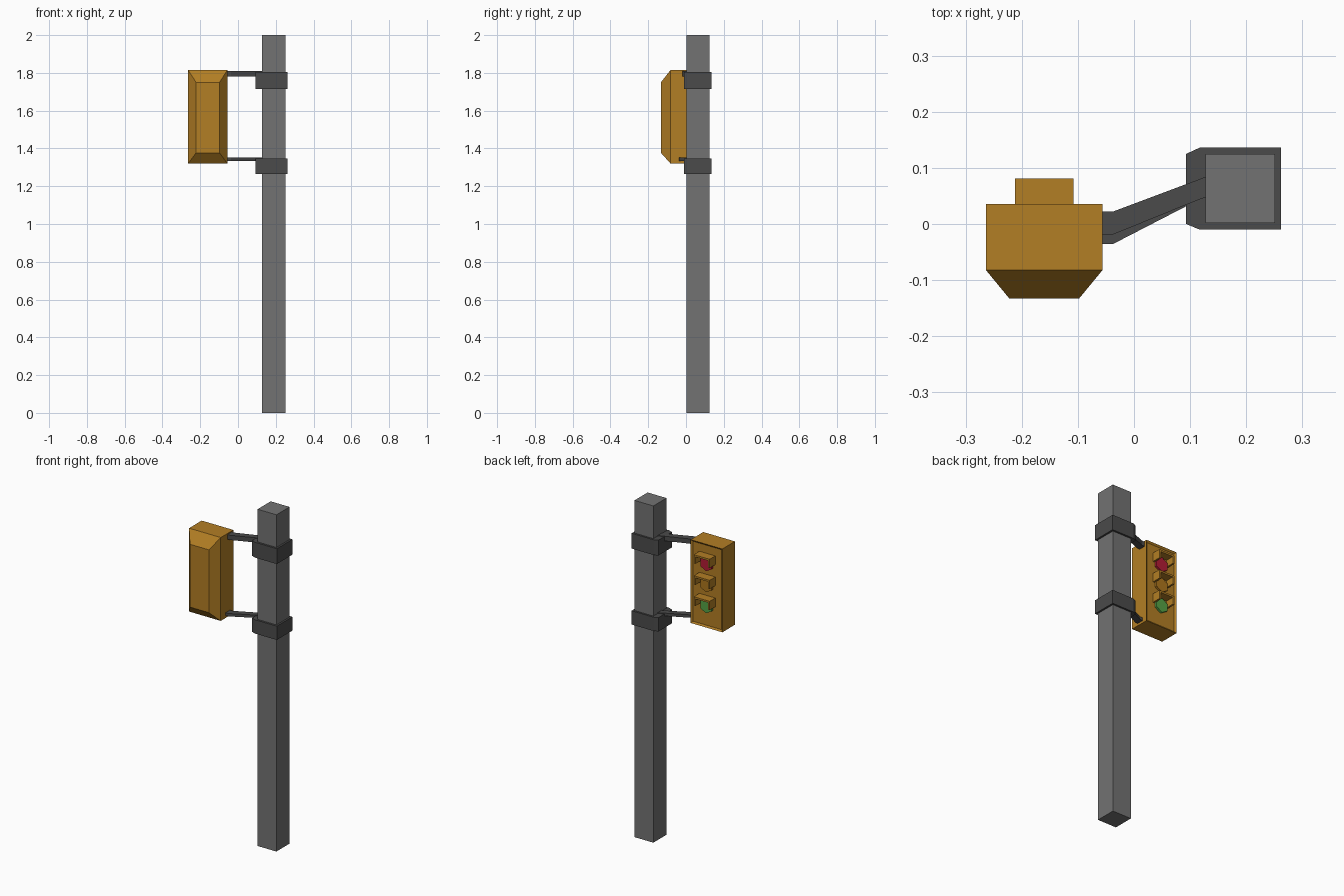
import bpy, bmesh, math
from mathutils import Matrix

if "Cube" in bpy.data.objects:
    bpy.data.objects.remove(bpy.data.objects["Cube"])


def material(name, rgb):
    m = bpy.data.materials.new(name)
    m.diffuse_color = (*rgb, 1)
    m.use_nodes = True
    m.node_tree.nodes["Principled BSDF"].inputs["Base Color"].default_value = m.diffuse_color
    return m


GREY = material("pole grey", (0.17, 0.17, 0.17))
DARK = material("dark metal", (0.07, 0.07, 0.07))
ORANGE = material("housing orange", (0.45, 0.21, 0.018))
RED = material("lamp red", (0.45, 0.012, 0.035))
AMBER = material("lamp amber", (0.42, 0.18, 0.012))
GREEN = material("lamp green", (0.09, 0.36, 0.06))


def finish(bm, name, mat):
    bmesh.ops.recalc_face_normals(bm, faces=bm.faces)
    me = bpy.data.meshes.new(name)
    bm.to_mesh(me)
    bm.free()
    me.materials.append(mat)
    ob = bpy.data.objects.new(name, me)
    bpy.context.collection.objects.link(ob)
    return ob


def prism(name, outline, z0, z1, mat):
    """Extrude an xy outline from z0 to z1."""
    bm = bmesh.new()
    f = bm.faces.new([bm.verts.new((x, y, z0)) for x, y in outline])
    r = bmesh.ops.extrude_face_region(bm, geom=[f])
    for v in r["geom"]:
        if isinstance(v, bmesh.types.BMVert):
            v.co.z = z1
    return finish(bm, name, mat)


def box(name, x0, x1, y0, y1, z0, z1, mat):
    return prism(name, [(x0, y0), (x1, y0), (x1, y1), (x0, y1)], z0, z1, mat)


# Pole
box("pole", 0.127, 0.251, 0.002, 0.125, 0, 2, GREY)

# Clamps with tapered side, and cranked arms to the housing
clamp = [(0.262, -0.01), (0.262, 0.136), (0.117, 0.136),
         (0.093, 0.125), (0.093, 0.0), (0.117, -0.01)]
for label, z0, z1, arm_z0, arm_z1, dy in (("upper", 1.715, 1.806, 1.781, 1.809, 0.0),
                                          ("lower", 1.264, 1.346, 1.334, 1.351, -0.017)):
    prism(label + "_clamp", clamp, z0, z1, DARK)
    arm = [(-0.07, -0.019 + dy), (-0.038, -0.019 + dy), (0.117, 0.044), (0.135, 0.05),
           (0.135, 0.087), (0.117, 0.08), (-0.038, 0.022 + dy), (-0.07, 0.022 + dy)]
    prism(label + "_arm", arm, arm_z0, arm_z1, DARK)

# Housing: box lofted to a smaller front face, shallow recess on the lamp side
CX = -0.16
bm = bmesh.new()
rings = []
for y, hw, z0, z1 in ((0.036, 0.104, 1.32, 1.815), (-0.082, 0.104, 1.32, 1.815),
                      (-0.133, 0.062, 1.377, 1.75)):
    rings.append([bm.verts.new((CX + sx * hw, y, z))
                  for sx, z in ((-1, z0), (1, z0), (1, z1), (-1, z1))])
for a, b in zip(rings, rings[1:]):
    for i in range(4):
        j = (i + 1) % 4
        bm.faces.new((a[i], a[j], b[j], b[i]))
panel = bm.faces.new(rings[0])
bm.faces.new(rings[-1])
bmesh.ops.recalc_face_normals(bm, faces=bm.faces)
bmesh.ops.inset_region(bm, faces=[panel], thickness=0.014, depth=-0.008)
finish(bm, "housing", ORANGE)

# Lamps and their hooded visors
for label, z, mat in (("red", 1.70, RED), ("amber", 1.575, AMBER), ("green", 1.45, GREEN)):
    bm = bmesh.new()
    turn = Matrix.Translation((CX, 0.031, z)) @ Matrix.Rotation(math.pi / 2, 4, "X")
    bmesh.ops.create_cone(bm, cap_ends=True, segments=6, radius1=0.043, radius2=0.043,
                          depth=0.02, matrix=turn)
    finish(bm, label + "_lamp", mat)
    # U-shaped visor profile in xz, extruded along y
    bm = bmesh.new()
    w, t = 0.052, 0.011
    top, low = z + 0.057, z + 0.005
    profile = [(-w, low), (-w, top), (w, top), (w, low),
               (w - t, low), (w - t, top - t), (t - w, top - t), (t - w, low)]
    f = bm.faces.new([bm.verts.new((CX + x, 0.025, pz)) for x, pz in profile])
    r = bmesh.ops.extrude_face_region(bm, geom=[f])
    for v in r["geom"]:
        if isinstance(v, bmesh.types.BMVert):
            v.co.y = 0.081
    finish(bm, label + "_visor", ORANGE)
